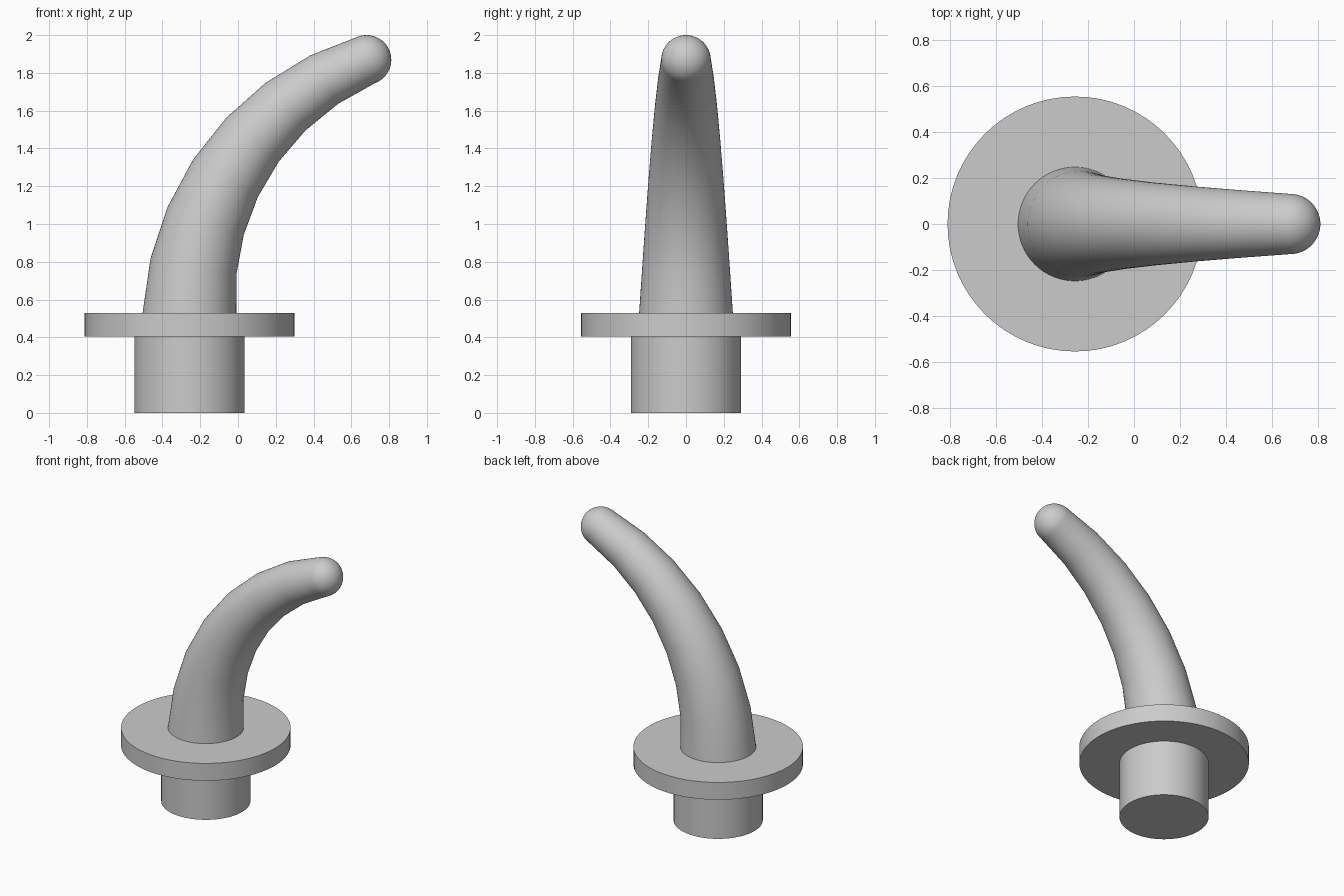
import bpy
import bmesh
from math import cos, sin, pi, radians
from mathutils import Matrix, Vector

SIDES = 64
AXIS_X = -0.257

old = bpy.data.objects.get("Cube")
if old:
    bpy.data.objects.remove(old, do_unlink=True)

grey = bpy.data.materials.new("plain grey")
grey.use_nodes = True
grey.diffuse_color = (0.6, 0.6, 0.6, 1)
grey.node_tree.nodes["Principled BSDF"].inputs["Base Color"].default_value = (0.6, 0.6, 0.6, 1)


def finish(bm, name):
    bmesh.ops.recalc_face_normals(bm, faces=bm.faces)
    mesh = bpy.data.meshes.new(name)
    bm.to_mesh(mesh)
    bm.free()
    mesh.materials.append(grey)
    obj = bpy.data.objects.new(name, mesh)
    bpy.context.collection.objects.link(obj)
    bpy.ops.object.select_all(action="DESELECT")
    obj.select_set(True)
    bpy.context.view_layer.objects.active = obj
    bpy.ops.object.shade_smooth_by_angle(angle=radians(30))
    return obj


def cylinder(name, radius, bottom, top):
    bm = bmesh.new()
    bmesh.ops.create_cone(bm, cap_ends=True, segments=SIDES, radius1=radius, radius2=radius,
                          depth=top - bottom,
                          matrix=Matrix.Translation((AXIS_X, 0, (bottom + top) / 2)))
    return finish(bm, name)


# Plug and flange
cylinder("base_plug", 0.292, 0, 0.405)
cylinder("flange_disc", 0.555, 0.405, 0.53)

# Curved tapering horn: rings along a 70 degree arc, then a round tip
BEND, STEPS, BASE_R, TIP_R = 1.425, 7, 0.248, 0.131
rings = []
for i in range(STEPS + 1):
    a = radians(10 * i)
    centre = Vector((AXIS_X + BEND * (1 - cos(a)), 0, 0.53 + BEND * sin(a)))
    rings.append((centre, a, BASE_R + (TIP_R - BASE_R) * i / STEPS))

end, a, _ = rings[-1]
forward = Vector((sin(a), 0, cos(a)))
CAP = 12
for k in range(1, CAP):
    t = pi / 2 * k / CAP
    rings.append((end + forward * TIP_R * sin(t), a, TIP_R * cos(t)))

bm = bmesh.new()
loops = []
for centre, a, r in rings:
    across = Vector((cos(a), 0, -sin(a)))
    loops.append([bm.verts.new(centre + across * r * cos(u) + Vector((0, r * sin(u), 0)))
                  for u in (2 * pi * j / SIDES for j in range(SIDES))])
for low, high in zip(loops, loops[1:]):
    for j in range(SIDES):
        n = (j + 1) % SIDES
        bm.faces.new((low[j], low[n], high[n], high[j]))
bm.faces.new(loops[0])
pole = bm.verts.new(end + forward * TIP_R)
for j in range(SIDES):
    bm.faces.new((loops[-1][j], loops[-1][(j + 1) % SIDES], pole))
finish(bm, "curved_horn")
